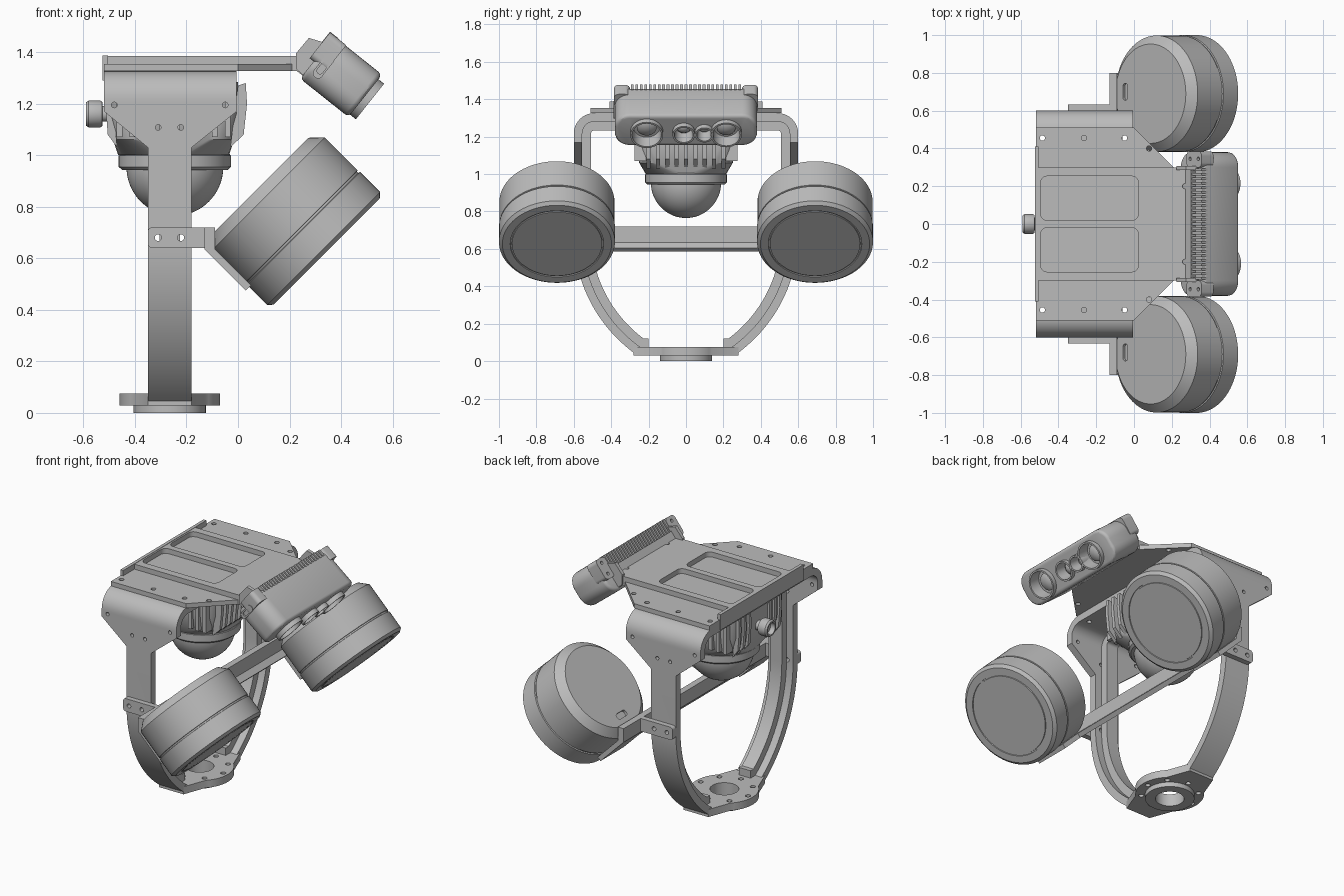
import bpy, bmesh
from math import sin, cos, pi, radians
from mathutils import Matrix, Vector

if "Cube" in bpy.data.objects:
    bpy.data.objects.remove(bpy.data.objects["Cube"], do_unlink=True)

grey = bpy.data.materials.new("plain grey")
grey.use_nodes = True
grey.diffuse_color = (0.5, 0.5, 0.5, 1)
grey.node_tree.nodes["Principled BSDF"].inputs["Base Color"].default_value = (0.5, 0.5, 0.5, 1)
parts = []


def frame(o, ex, ey, ez):
    m = Matrix((ex, ey, ez)).transposed().to_4x4()
    m.translation = Vector(o)
    return m


X, Y, Z = Vector((1, 0, 0)), Vector((0, 1, 0)), Vector((0, 0, 1))
TOP = Matrix()
SIDE = frame((0, 0, 0), X, Z, Y)      # polygons in x-z, pushed along y


def loft(name, rings, m=TOP, closed=False):
    """Skin a row of equal-sized rings, capped unless closed."""
    bm = bmesh.new()
    rows = [[bm.verts.new(m @ Vector(p)) for p in r] for r in rings]
    n = len(rows[0])
    pairs = list(zip(rows, rows[1:])) + ([(rows[-1], rows[0])] if closed else [])
    for a, b in pairs:
        for i in range(n):
            j = (i + 1) % n
            bm.faces.new((a[i], a[j], b[j], b[i]))
    if not closed:
        bm.faces.new(rows[0])
        bm.faces.new(rows[-1])
    bmesh.ops.recalc_face_normals(bm, faces=bm.faces)
    me = bpy.data.meshes.new(name)
    bm.to_mesh(me)
    bm.free()
    me.materials.append(grey)
    ob = bpy.data.objects.new(name, me)
    bpy.context.collection.objects.link(ob)
    parts.append(ob)
    return ob


def prism(name, pts, lo, hi, m=TOP):
    return loft(name, [[(x, y, h) for x, y in pts] for h in (lo, hi)], m)


def lathe(name, profile, m=TOP, n=64):
    return loft(name, [[(r * cos(2 * pi * i / n), r * sin(2 * pi * i / n), h)
                        for i in range(n)] for r, h in profile], m)


def arc(cx, cy, r, a0, a1, n):
    return [(cx + r * cos(radians(a0 + (a1 - a0) * i / n)),
             cy + r * sin(radians(a0 + (a1 - a0) * i / n))) for i in range(n + 1)]


def rrect(x0, x1, y0, y1, r=0.0, n=8):
    if r == 0:
        return [(x0, y0), (x1, y0), (x1, y1), (x0, y1)]
    return (arc(x1 - r, y1 - r, r, 0, 90, n) + arc(x0 + r, y1 - r, r, 90, 180, n)
            + arc(x0 + r, y0 + r, r, 180, 270, n) + arc(x1 - r, y0 + r, r, 270, 360, n))


def apply(ob, kind, **settings):
    mod = ob.modifiers.new(kind, kind)
    for k, v in settings.items():
        setattr(mod, k, v)
    bpy.context.view_layer.objects.active = ob
    bpy.ops.object.modifier_apply(modifier=mod.name)


def bevel(ob, w, seg=3):
    apply(ob, "BEVEL", width=w, segments=seg, limit_method="ANGLE", angle_limit=radians(40))


def cut(targets, cutters):
    for c in cutters:
        for t in targets:
            apply(t, "BOOLEAN", operation="DIFFERENCE", solver="EXACT", object=c)
        parts.remove(c)
        bpy.data.objects.remove(c, do_unlink=True)


def hole(x, y, r, lo, hi, m=TOP):
    return prism("hole", arc(x, y, r, 0, 345, 23), lo, hi, m)


def offset(path, d, closed):
    """Shift a y-z path inwards by d with mitred corners."""
    out, n = [], len(path)
    pts = [Vector(p) for p in path]
    for i, p in enumerate(pts):
        d1 = p - pts[i - 1] if closed or i > 0 else pts[1] - p
        d2 = pts[(i + 1) % n] - p if closed or i < n - 1 else d1
        n1, n2 = (Vector((e.y, -e.x)).normalized() for e in (d1, d2))
        mid = (n1 + n2).normalized()
        out.append(p + mid * d / mid.dot(n1))
    return out


def ribbon(name, path, widths, d0, d1, closed):
    a, b = offset(path, d0, closed), offset(path, d1, closed)
    return loft(name, [[(w[0], p.x, p.y), (w[1], p.x, p.y), (w[1], q.x, q.y), (w[0], q.x, q.y)]
                       for p, q, w in zip(a, b, widths)], closed=closed)


# Yoke: one bent sheet, wide on top and narrow below
wide, slim = (-0.52, -0.005), (-0.35, -0.18)
bend = arc(0.49, 1.216, 0.11, 90, 0, 10)
bow = arc(-0.19, 0.68, 0.79, 0, -55.4, 20)
half = bend + [(0.6, 1.17), (0.6, 1.03)] + bow
half_w = [wide] * (len(bend) + 1) + [slim] * (len(bow) + 1)
loop = [(0, 1.326)] + half + [(0, 0.03)] + [(-y, z) for y, z in reversed(half)]
yoke = ribbon("yoke_sheet", loop, [wide] + half_w + [slim] + half_w[::-1], 0, 0.045, True)
rib_path = [(0.35, 1.326)] + half + [(0.2, 0.03)]
for side, s in (("left", 1), ("right", -1)):
    rib = ribbon("stiffening_rib_" + side, rib_path, [(-0.305, -0.225)] * len(rib_path), 0.045, 0.092, False)
    if s < 0:
        rib.data.transform(Matrix.Scale(-1, 4, Y))
        rib.data.flip_normals()

# Base flange and ring
cx = -0.265
flange = [(0.085, 0.28)] + arc(0, 0, 0.195, 45, -45, 16) + [(0.085, -0.28)]
flange += [(-x, y) for x, y in reversed(flange)]
base = prism("base_flange", [(cx + x, y) for x, y in flange], 0.029, 0.076)
ring = lathe("base_ring", [(0.14, 0), (0.14, 0.035)], Matrix.Translation((cx, 0, 0)))
cut([yoke, base, ring], [hole(cx, 0, 0.082, -0.1, 0.2)])
cut([yoke, base], [hole(cx + x, y, 0.015, -0.1, 0.2) for x, y in arc(0, 0, 0.163, 0, 315, 7)])

# Top plates with lip and window recesses
deck_half = [(-0.52, 0.51), (0, 0.51), (0.21, 0.3), (0.295, 0.3)]
deck = prism("deck_plate", deck_half + [(x, -y) for x, y in reversed(deck_half)], 1.326, 1.354)
tray = prism("raised_tray", rrect(-0.51, 0.295, -0.3, 0.3), 1.35, 1.385)
prism("rear_lip", rrect(-0.525, -0.505, -0.41, 0.41), 1.29, 1.387)
for s in (1, -1):
    y0, y1 = sorted((0.02 * s, 0.253 * s))
    cut([tray], [prism("window", rrect(-0.495, 0.024, y0, y1, 0.035), 1.354, 1.45)])
    cut([deck, yoke], [hole(x, 0.455 * s, 0.014, 1.2, 1.45) for x in (-0.485, -0.265, -0.05)])
    cut([deck, yoke], [hole(x, 0.155 * s, 0.013, 1.2, 1.45) for x in (-0.45, -0.245, -0.02)])
    cut([deck], [hole(0.08, 0.4 * s, 0.014, 1.2, 1.45)])
    cut([deck, tray], [hole(0.27, 0.2 * s, 0.014, 1.2, 1.45)])

# Cross bar, side clamps and lamp saddles
bar = [(-0.13, 0.72), (-0.09, 0.72), (-0.09, 0.635), (-0.06, 0.605), (-0.08, 0.585), (-0.13, 0.635)]
prism("cross_bar", bar, -0.8, 0.8, SIDE)
saddle = [(-0.13, 0.635), (-0.09, 0.635), (0.05, 0.495), (0.03, 0.475)]
clamps = []
for side, s in (("left", 1), ("right", -1)):
    prism("lamp_saddle_" + side, saddle, 0.57 * s, 0.8 * s, SIDE)
    c = prism("clamp_" + side, rrect(-0.35, -0.09, 0.64, 0.72, 0.018), 0.598 * s, 0.632 * s, SIDE)
    clamps.append(c)
cut(clamps + [yoke], [hole(x, 0.68, 0.013, -0.8, 0.8, SIDE) for x in (-0.31, -0.222)])
cut([yoke], [hole(x, z, 0.011, -0.8, 0.8, SIDE)
             for x, z in ((-0.48, 1.195), (-0.05, 1.195), (-0.31, 1.108), (-0.222, 1.108))])

# Tilted drum lamps
up = Vector((1, 0, 1)).normalized()
ahead = Vector((1, 0, -1)).normalized()
drum = [(0.263, -0.561), (0.308, -0.517), (0.308, -0.338), (0.303, -0.336), (0.303, -0.328),
        (0.31, -0.326), (0.31, -0.216), (0.292, -0.2), (0.25, -0.2), (0.249, -0.206),
        (0.242, -0.206), (0.241, -0.2)]
for side, s in (("left", 1), ("right", -1)):
    m = frame((0.485, 0.69 * s, 0.485), up, Y, ahead)
    lamp = lathe("lamp_" + side, drum, m, 80)
    cut([lamp], [prism("slot", rrect(-0.208, -0.172, -0.035, 0.055, 0.017), -0.6, -0.545, m)])

# Dome camera hanging under the deck
camera_sections = [(0.25, 0.26, 0.08, 1.284), (0.25, 0.26, 0.08, 1.16), (0.235, 0.25, 0.1, 1.06),
                   (0.215, 0.215, 0.21, 1.0)]
loft("camera_housing", [[(x, y, z) for x, y in rrect(-0.25 - w, -0.25 + w, -h, h, r)]
                        for w, h, r, z in camera_sections])
fin = [(0, 1.27), (0.03, 1.28), (0.035, 1.2), (0.022, 1.08), (-0.03, 1.03)]
for i in range(9):
    y = -0.2 + 0.05 * i
    prism("cooling_fin_left", [(0.0 + x, z) for x, z in fin], y - 0.011, y + 0.011, SIDE)
    if abs(y) > 0.07:
        prism("cooling_fin_right", [(-0.49 - x * 0.7, z) for x, z in fin], y - 0.011, y + 0.011, SIDE)
for s in (1, -1):
    for x in (-0.46, -0.41, -0.36, -0.14, -0.09, -0.04):
        prism("cooling_fin_side", rrect(x - 0.011, x + 0.011, 0.245 * s - 0.03, 0.245 * s + 0.03),
              1.07, 1.27)
at_dome = Matrix.Translation((-0.245, 0, 0))
lathe("dome_collar", [(0.2, 1.04), (0.215, 1.0), (0.218, 0.998), (0.218, 0.955), (0.205, 0.943)], at_dome)
lathe("dome", [(0.188 * cos(a * pi / 36), 0.955 - 0.19 * sin(a * pi / 36)) for a in range(18)]
      + [(0.002, 0.765)], at_dome)
lathe("cable_connector", [(0.03, 0.48), (0.03, 0.525), (0.048, 0.527), (0.052, 0.535), (0.052, 0.58),
                          (0.045, 0.59), (0.036, 0.59), (0.034, 0.56)],
      frame((0, 0, 1.16), Y, Z, -X), 32)

# Tilted multi-lens head
a = Vector((0.78, 0, -0.62)).normalized()
b = Vector((-a.z, 0, a.x))
HEAD = frame((0.4, 0, 1.305), Y, b, a)
head = prism("lens_head", rrect(-0.38, 0.38, -0.105, 0.105, 0.08), -0.12, 0.12, HEAD)
bevel(head, 0.018)
for y, r in ((0.215, 0.083), (0.098, 0.05), (-0.012, 0.06), (-0.21, 0.088)):
    m = HEAD @ Matrix.Translation((y, -0.006, 0))
    cut([head], [hole(0, 0, r - 0.003, 0.06, 0.2, m)])
    lathe("lens_hood", [(r, 0.05), (r, 0.148), (r - 0.01, 0.148), (r - 0.016, 0.075)], m, 40)
    lathe("lens", [(r * 0.6, 0.07), (r * 0.6, 0.085), (r * 0.4, 0.097), (r * 0.1, 0.102)], m, 32)
for i in range(25):
    y = -0.288 + 0.024 * i
    prism("head_fin", rrect(y - 0.007, y + 0.007, 0.0, 0.11), -0.142, -0.1, HEAD)
prism("head_back_plate", rrect(-0.3, 0.3, -0.09, 0.03), -0.15, -0.118, HEAD)
ear = [(0.225, 1.335), (0.225, 1.395), (0.275, 1.455), (0.335, 1.437), (0.38, 1.35), (0.3, 1.27)]
for side, s in (("left", 1), ("right", -1)):
    prism("head_bracket_" + side, ear, 0.285 * s, 0.307 * s, SIDE)
    y0, y1 = sorted((0.3 * s, 0.385 * s))
    pad = prism("head_pad_" + side, rrect(y0, y1, -0.02, 0.108, 0.025), -0.14, -0.06, HEAD)
    cut([pad], [hole(0.345 * s, h, 0.01, -0.16, -0.125, HEAD) for h in (0.01, 0.08)])
END = frame(HEAD @ Vector((-0.38, 0, 0)), a, b, Y)
port = prism("side_port", rrect(-0.098, -0.058, -0.065, 0.04, 0.018), -0.008, 0.02, END)
cut([port], [prism("port_slot", rrect(-0.09, -0.066, -0.045, 0.02, 0.011), -0.05, -0.001, END)])

# Smooth round surfaces, keep hard edges crisp
bpy.ops.object.select_all(action="DESELECT")
for ob in parts:
    ob.select_set(True)
bpy.context.view_layer.objects.active = parts[0]
bpy.ops.object.shade_smooth_by_angle(angle=radians(30))
